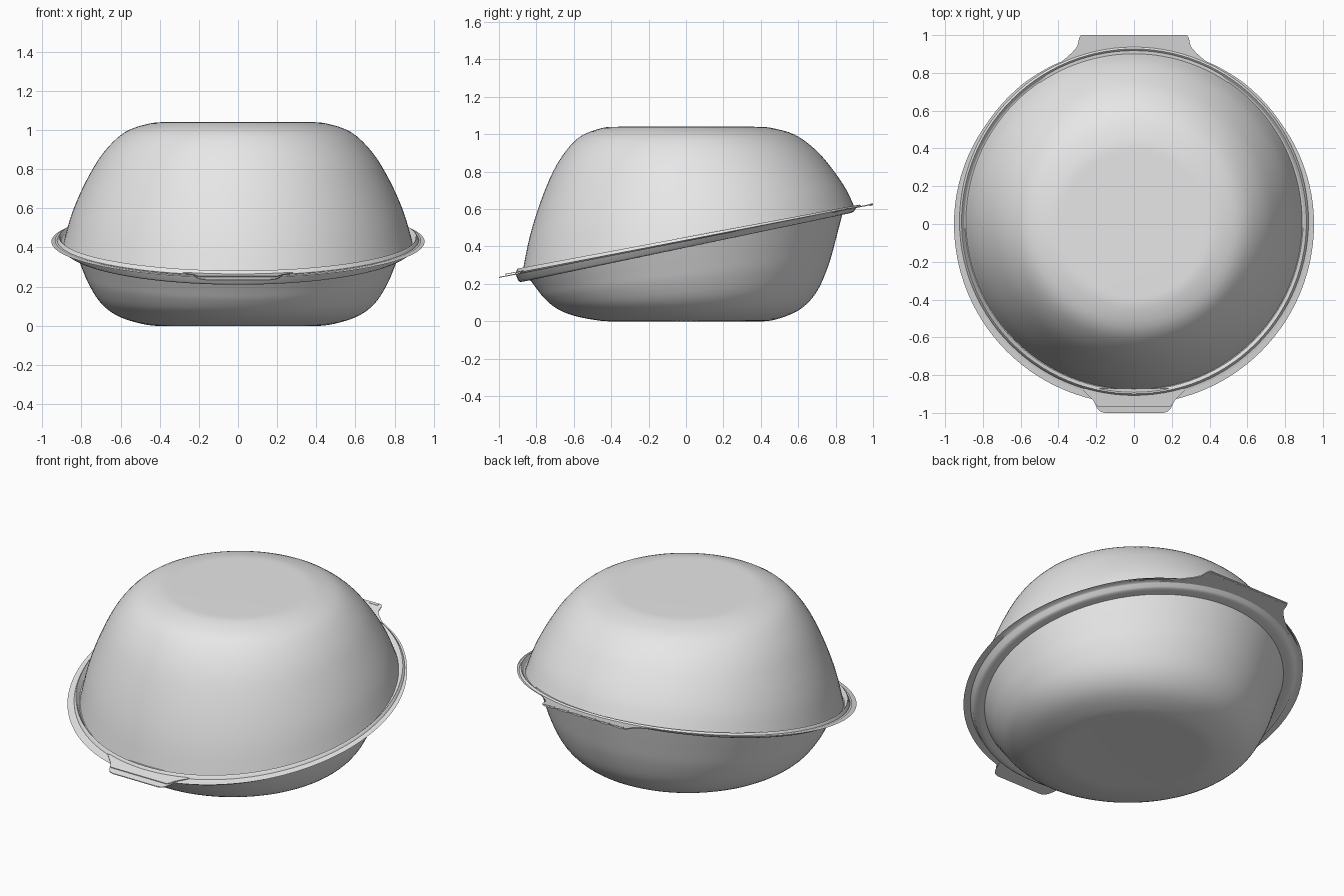
import bpy
import bmesh
from math import cos, sin, pi, radians

if "Cube" in bpy.data.objects:
    bpy.data.objects.remove(bpy.data.objects["Cube"], do_unlink=True)

SEGMENTS = 112
TOP = 1.04

grey = bpy.data.materials.new("light grey plastic")
grey.use_nodes = True
grey.diffuse_color = (0.8, 0.8, 0.8, 1)
grey.node_tree.nodes["Principled BSDF"].inputs["Base Color"].default_value = (0.8, 0.8, 0.8, 1)


def rim_height(y):
    """Height of the sloping plane where lid and base meet."""
    return 0.43 + 0.195 * y


def smooth_profile(points, steps=4):
    """Catmull-Rom curve through (radius, fraction) points."""
    padded = [points[0]] + points + [points[-1]]
    curve = []
    for a, b, c, d in zip(padded, padded[1:], padded[2:], padded[3:]):
        for i in range(steps):
            t = i / steps
            curve.append(tuple(
                q + 0.5 * t * (r - p + t * (2 * p - 5 * q + 4 * r - s + t * (3 * (q - r) + s - p)))
                for p, q, r, s in zip(a, b, c, d)))
    return curve + [points[-1]]


def finish(bm, name):
    mesh = bpy.data.meshes.new(name)
    bm.to_mesh(mesh)
    bm.free()
    mesh.materials.append(grey)
    obj = bpy.data.objects.new(name, mesh)
    bpy.context.collection.objects.link(obj)
    bpy.ops.object.select_all(action="DESELECT")
    obj.select_set(True)
    bpy.context.view_layer.objects.active = obj
    bpy.ops.object.shade_smooth_by_angle(angle=radians(40))
    return obj


def shell(name, wall, rim, flat_z, shift):
    """Round shell whose wall runs from a level face to the sloping rim.
    wall: (radius, fraction of the way to the rim); rim: (radius, offset)."""
    bm = bmesh.new()
    is_lid = flat_z > 0.5
    profile = [(r, t, rim[0][1]) for r, t in smooth_profile(wall)]
    profile += [(r, 1, offset) for r, offset in rim]
    rings = []
    for radius, t, offset in profile:
        ring = []
        for i in range(SEGMENTS):
            a = 2 * pi * i / SEGMENTS
            # the flange narrows towards the hinge
            r = min(radius, 0.953 - 0.028 * max(0, sin(a)) ** 2)
            x, y = r * cos(a), r * sin(a) + shift * t
            edge = rim_height(y) + offset * (1 - 0.4 * y)
            ring.append(bm.verts.new((x, y, flat_z + (edge - flat_z) * t)))
        rings.append(ring)
    cap = rings[0] if is_lid else rings[0][::-1]
    bm.faces.new(cap)
    for inner, outer in zip(rings, rings[1:]):
        for i in range(SEGMENTS):
            j = (i + 1) % SEGMENTS
            quad = (inner[i], outer[i], outer[j], inner[j])
            bm.faces.new(quad if is_lid else quad[::-1])
    return finish(bm, name)


def plate(name, half_outline, offset, thickness=0.006):
    """Thin symmetrical tab lying on the sloping rim plane."""
    outline = half_outline + [(-x, y) for x, y in reversed(half_outline)]
    bm = bmesh.new()
    verts = [bm.verts.new((x, y, rim_height(y) + offset)) for x, y in outline]
    face = bm.faces.new(verts)
    extra = bmesh.ops.extrude_face_region(bm, geom=[face])["geom"]
    for v in extra:
        if isinstance(v, bmesh.types.BMVert):
            v.co.z -= thickness
    bmesh.ops.recalc_face_normals(bm, faces=bm.faces)
    return finish(bm, name)


# Domed lid with a raised bead and a thin lip
shell("domed_lid",
      [(0.36, 0), (0.45, 0.01), (0.58, 0.085), (0.69, 0.26), (0.775, 0.49),
       (0.845, 0.75), (0.89, 1)],
      [(0.895, -0.004), (0.902, 0.002), (0.908, 0.016), (0.913, 0.02),
       (0.918, 0.016), (0.924, 0.004), (0.936, 0.003)],
      TOP, 0.014)

# Bowl with a channel under its flange
shell("bowl_base",
      [(0.36, 0), (0.46, 0.01), (0.60, 0.11), (0.695, 0.28), (0.76, 0.53),
       (0.80, 0.77), (0.835, 1)],
      [(0.845, -0.034), (0.862, -0.036), (0.885, -0.035), (0.897, -0.028),
       (0.908, -0.006), (0.915, 0), (0.96, 0)],
      0.0, 0.0)

# Hinge tab at the back and its row of short folds
plate("hinge_tab", [(0.50, 0.75), (0.43, 0.825), (0.37, 0.87), (0.325, 0.91),
                    (0.30, 0.94), (0.29, 0.985), (0.28, 1.0)], 0.004)
for k in range(6):
    x = -0.235 + 0.094 * k
    fold = plate("hinge_fold", [(0.03, 0.982), (0.03, 0.998)], 0.006, 0.012)
    fold.location.x = x

# Pair of opening tabs at the front
plate("lid_tab", [(0.28, -0.87), (0.215, -0.935), (0.205, -0.955),
                  (0.19, -0.968)], 0.012, 0.004)
plate("base_tab", [(0.23, -0.87), (0.21, -0.945), (0.195, -0.975),
                   (0.18, -0.992), (0.155, -1.0)], 0.002, 0.005)
